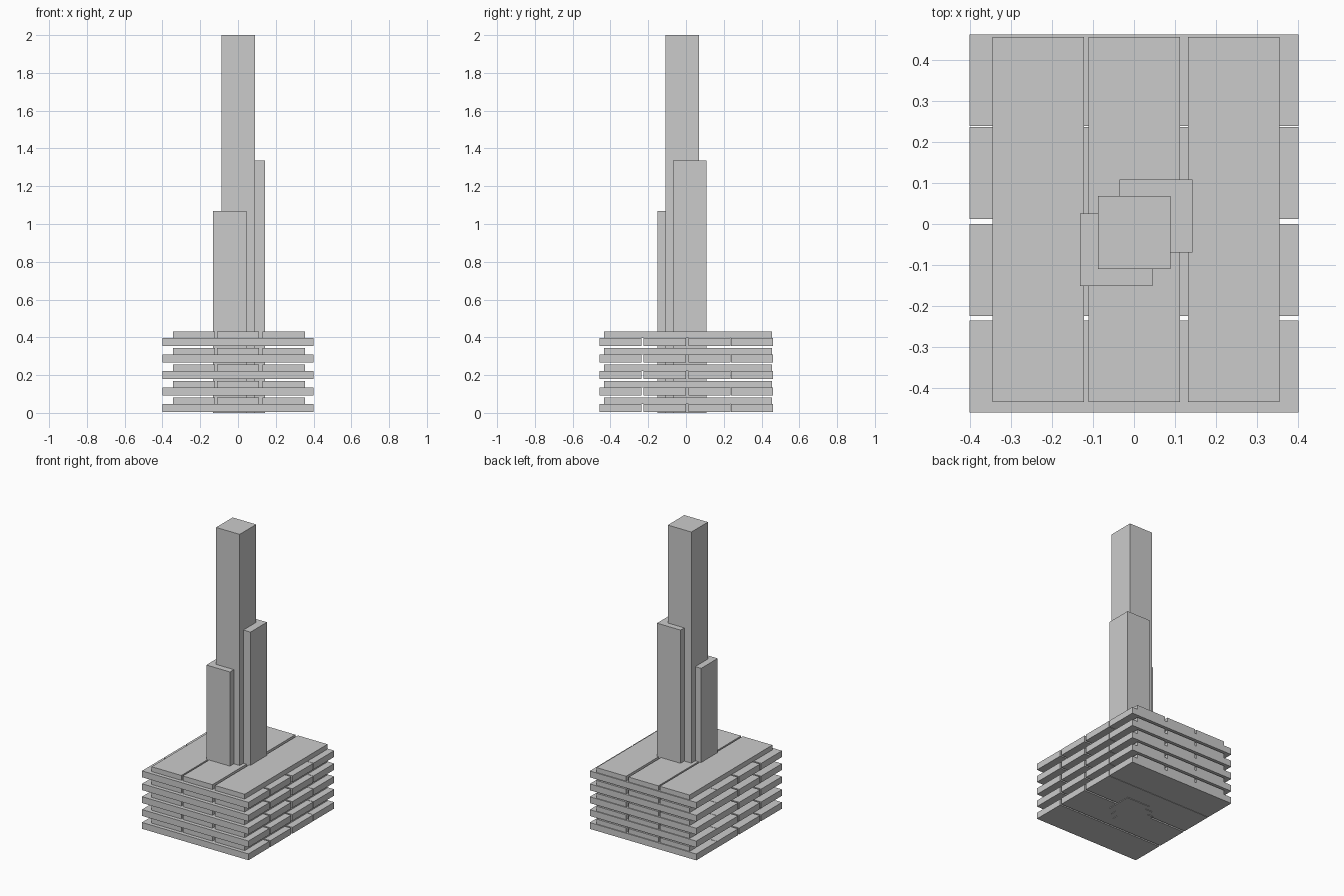
import bpy
import bmesh
from mathutils import Vector

if "Cube" in bpy.data.objects:
    bpy.data.objects.remove(bpy.data.objects["Cube"])


def box(bm, x0, x1, y0, y1, z0, z1):
    verts = bmesh.ops.create_cube(bm, size=1)["verts"]
    bmesh.ops.scale(bm, vec=Vector((x1 - x0, y1 - y0, z1 - z0)), verts=verts)
    bmesh.ops.translate(
        bm, vec=Vector((x0 + x1, y0 + y1, z0 + z1)) / 2, verts=verts)


def make(name, boxes):
    bm = bmesh.new()
    for b in boxes:
        box(bm, *b)
    mesh = bpy.data.meshes.new(name)
    bm.to_mesh(mesh)
    bm.free()
    bpy.context.collection.objects.link(bpy.data.objects.new(name, mesh))


# Plank spans: wide floor planks split along y, inset planks split along x
floor_spans = [(-0.459, -0.235), (-0.224, 0.0), (0.012, 0.236), (0.239, 0.461)]
inset_spans = [(-0.345, -0.122), (-0.111, 0.112), (0.131, 0.354)]

# Podium: five storeys, each with crossed layers of planks
for i in range(5):
    z = 0.004 + 0.0875 * i
    make(f"floor_planks_{i + 1}",
         [(-0.4, 0.4, a, b, z, z + 0.043) for a, b in floor_spans])
    make(f"inset_planks_{i + 1}",
         [(a, b, -0.434, 0.455, z + 0.0435, z + 0.0765) for a, b in inset_spans])

# Towers: three overlapping square shafts rising through the podium
side = 0.177
for name, x, y, top in [("main_tower", -0.088, -0.109, 2.0),
                        ("middle_tower", -0.035, -0.069, 1.335),
                        ("short_tower", -0.132, -0.151, 1.07)]:
    make(name, [(x, x + side, y, y + side, 0, top)])
